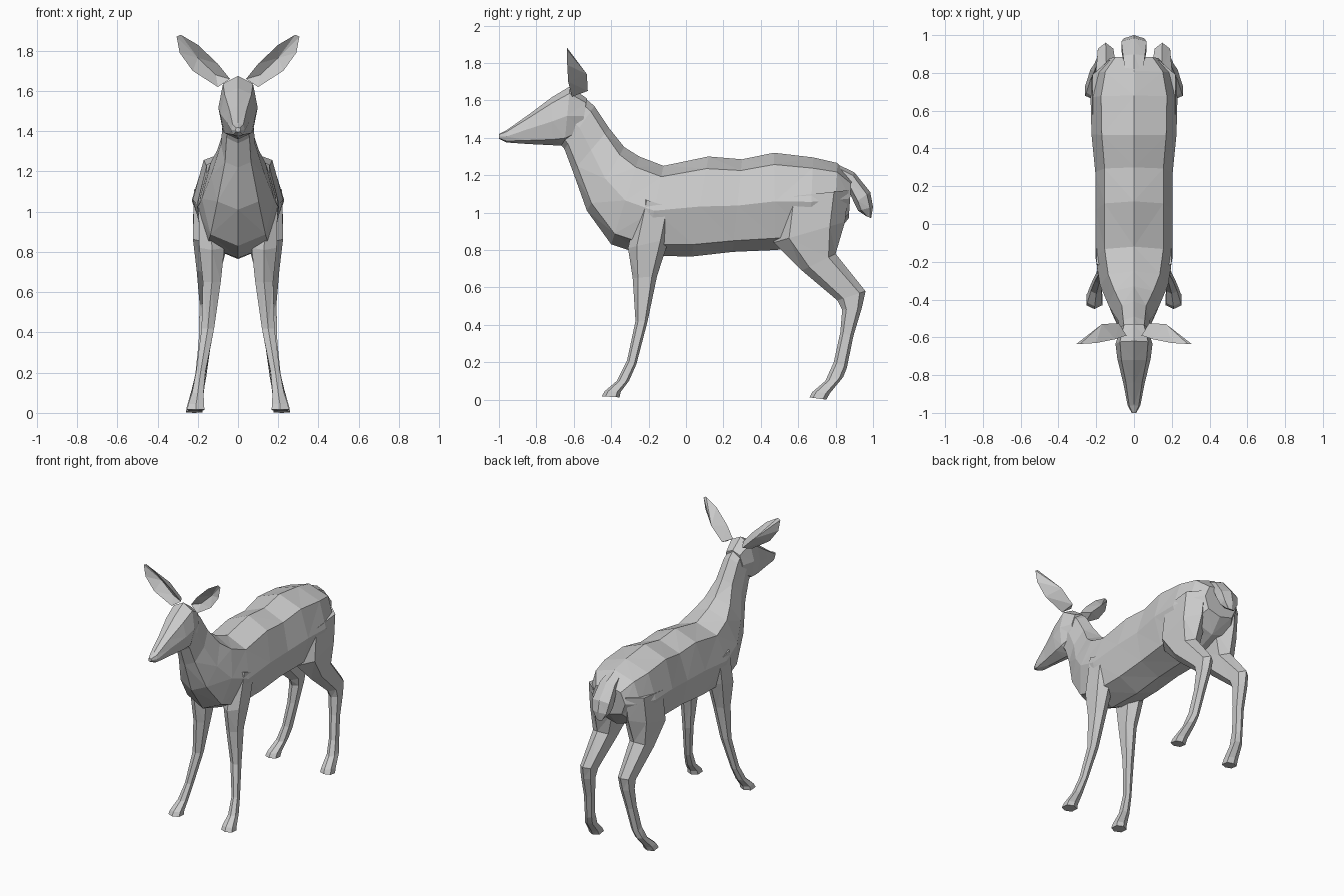
import bpy, bmesh, math


def power(v, p):
    return math.copysign(abs(v) ** p, v)


def finish(bm, name, mirror=False):
    bmesh.ops.recalc_face_normals(bm, faces=bm.faces)
    bmesh.ops.triangulate(bm, faces=bm.faces)
    mesh = bpy.data.meshes.new(name)
    bm.to_mesh(mesh)
    bm.free()
    ob = bpy.data.objects.new(name, mesh)
    bpy.context.collection.objects.link(ob)
    if mirror:
        ob.modifiers.new("Mirror", 'MIRROR')
    return ob


def loft(name, rings, n=8, p=0.8, mirror=False):
    """Each ring: (y, z of one side), (y, z of the other side), x centre, half width."""
    bm = bmesh.new()
    loops = []
    for (ay, az), (by, bz), x, w in rings:
        loop = []
        for i in range(n):
            t = 2 * math.pi * i / n
            c, s = power(math.cos(t), p), power(math.sin(t), p)
            loop.append(bm.verts.new((x + w * s,
                                      (ay + by) / 2 + c * (ay - by) / 2,
                                      (az + bz) / 2 + c * (az - bz) / 2)))
        loops.append(loop)
    for a, b in zip(loops, loops[1:]):
        for i in range(n):
            j = (i + 1) % n
            bm.faces.new((a[i], a[j], b[j], b[i]))
    bm.faces.new(loops[0])
    bm.faces.new(loops[-1])
    return finish(bm, name, mirror)


# Neck and torso, spine point then belly point
loft("neck_and_torso", [
    ((-.55, 1.62), (-.70, 1.40), 0, .065),
    ((-.49, 1.57), (-.65, 1.34), 0, .075),
    ((-.41, 1.45), (-.605, 1.22), 0, .085),
    ((-.33, 1.35), (-.53, 1.01), 0, .135),
    ((-.25, 1.30), (-.40, .83), 0, .18),
    ((-.12, 1.25), (-.22, .77), 0, .205),
    ((.12, 1.30), (.03, .765), 0, .205),
    ((.30, 1.285), (.25, .79), 0, .205),
    ((.47, 1.32), (.48, .80), 0, .225),
    ((.68, 1.295), (.66, .82), 0, .23),
    ((.81, 1.265), (.79, .87), 0, .20),
    ((.885, 1.18), (.87, .97), 0, .13),
])

# Head, from nose to nape
loft("head", [
    ((-1.0, 1.42), (-1.0, 1.395), 0, .012),
    ((-.96, 1.44), (-.96, 1.375), 0, .034),
    ((-.84, 1.525), (-.85, 1.367), 0, .056),
    ((-.72, 1.615), (-.71, 1.36), 0, .088),
    ((-.62, 1.675), (-.65, 1.36), 0, .098),
    ((-.53, 1.61), (-.56, 1.42), 0, .07),
])

# Tail hanging over the rump
loft("tail", [
    ((.79, 1.268), (.80, 1.18), 0, .05),
    ((.90, 1.215), (.86, 1.14), 0, .065),
    ((.985, 1.11), (.90, 1.05), 0, .075),
    ((1.0, 1.03), (.92, 1.01), 0, .06),
    ((.99, .97), (.965, .98), 0, .025),
], n=6)

# Front legs, leading edge then trailing edge
loft("front_legs", [
    ((-.25, 1.08), (-.06, 1.02), .135, .07),
    ((-.31, .81), (-.09, .86), .13, .07),
    ((-.285, .65), (-.155, .66), .13, .05),
    ((-.27, .42), (-.205, .42), .15, .035),
    ((-.315, .21), (-.265, .19), .185, .026),
    ((-.37, .10), (-.305, .10), .20, .032),
    ((-.435, .045), (-.35, .04), .208, .044),
    ((-.45, .018), (-.355, .012), .21, .048),
], n=6, mirror=True)

# Hind legs from thigh to hock to hoof
loft("hind_legs", [
    ((.50, 1.08), (.87, 1.12), .13, .10),
    ((.47, .84), (.85, .95), .135, .10),
    ((.62, .69), (.80, .78), .145, .068),
    ((.81, .53), (.96, .58), .15, .046),
    ((.835, .48), (.94, .49), .155, .042),
    ((.825, .36), (.895, .34), .165, .034),
    ((.79, .20), (.86, .17), .185, .030),
    ((.745, .10), (.84, .12), .20, .034),
    ((.675, .04), (.77, .035), .215, .042),
    ((.66, .012), (.75, 0), .218, .046),
], n=6, mirror=True)

# Ears: a rim closed by a hollow in front and a bulge behind
rim = [(.04, -.59, 1.66), (.10, -.61, 1.735), (.20, -.63, 1.83), (.285, -.635, 1.88),
       (.305, -.635, 1.87), (.29, -.635, 1.79), (.225, -.63, 1.70), (.10, -.61, 1.62)]
bm = bmesh.new()
rim_verts = [bm.verts.new(co) for co in rim]
for ridge in ([(.11, -.575, 1.68), (.20, -.58, 1.765)], [(.08, -.525, 1.65), (.17, -.53, 1.74)]):
    low, high = [bm.verts.new(co) for co in ridge]
    r = rim_verts
    bm.faces.new((r[7], r[0], low))
    bm.faces.new((r[0], r[1], low))
    bm.faces.new((r[1], high, low))
    for i in range(1, 6):
        bm.faces.new((r[i], r[i + 1], high))
    bm.faces.new((r[6], low, high))
    bm.faces.new((r[6], r[7], low))
finish(bm, "ears", mirror=True)
